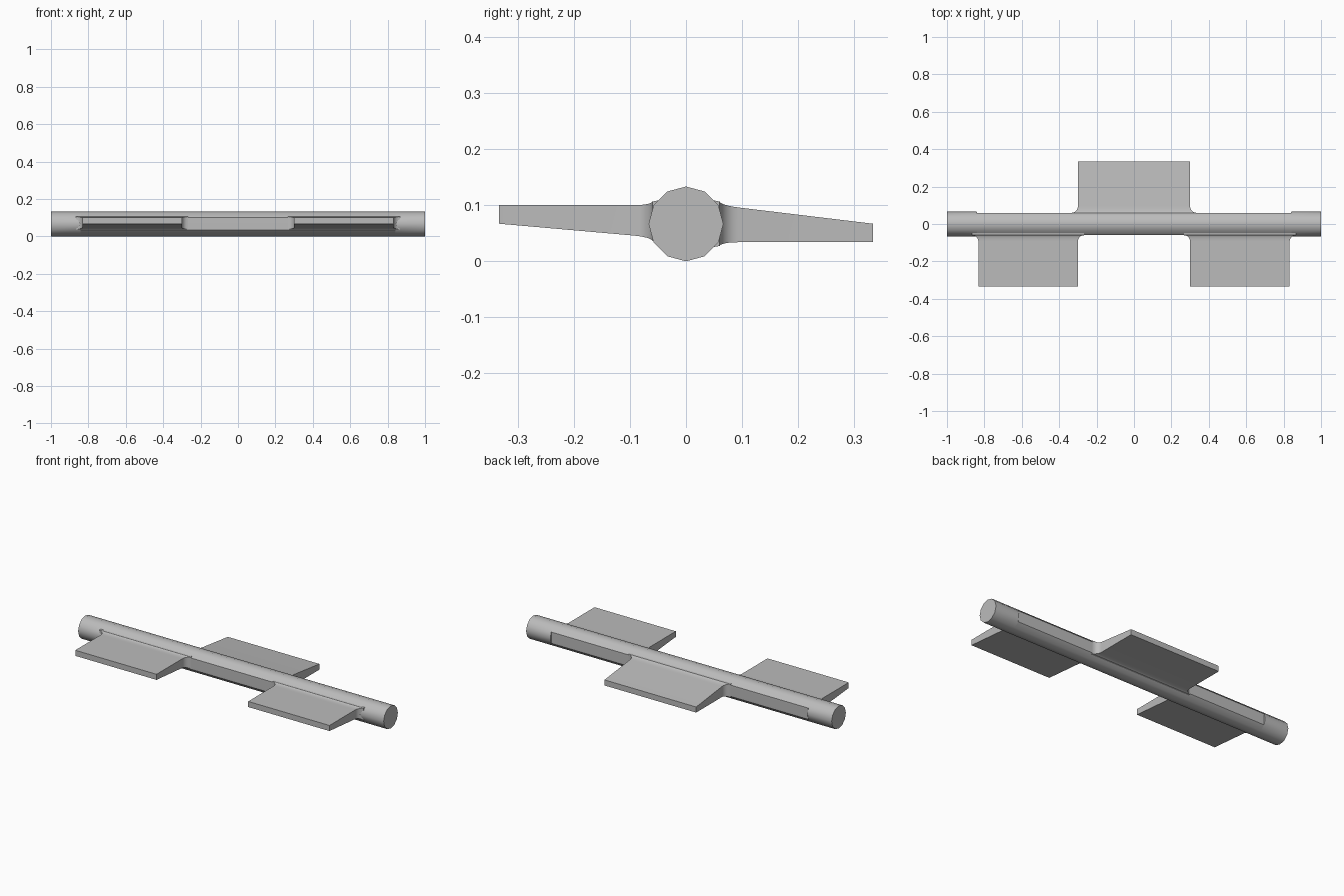
import bpy, bmesh, math

cube = bpy.data.objects.get("Cube")
if cube:
    bpy.data.objects.remove(cube)

GREY = (0.5, 0.5, 0.5, 1)
metal = bpy.data.materials.new("plain_grey")
metal.use_nodes = True
metal.diffuse_color = GREY
metal.node_tree.nodes["Principled BSDF"].inputs["Base Color"].default_value = GREY

R = 1 / 15        # rod radius, also its centre height
FILLET = 0.033    # corner radius where a plate meets the rod


def loft(name, rings, angle):
    """Skin a list of equal-length rings and cap both ends."""
    bm = bmesh.new()
    loops = [[bm.verts.new(p) for p in ring] for ring in rings]
    for a, b in zip(loops, loops[1:]):
        for i in range(len(a)):
            j = (i + 1) % len(a)
            bm.faces.new((a[i], a[j], b[j], b[i]))
    bm.faces.new(loops[0])
    bm.faces.new(loops[-1])
    bmesh.ops.recalc_face_normals(bm, faces=bm.faces)
    mesh = bpy.data.meshes.new(name)
    bm.to_mesh(mesh)
    bm.free()
    mesh.materials.append(metal)
    obj = bpy.data.objects.new(name, mesh)
    bpy.context.collection.objects.link(obj)
    bpy.ops.object.select_all(action="DESELECT")
    obj.select_set(True)
    bpy.context.view_layer.objects.active = obj
    bpy.ops.object.shade_smooth_by_angle(angle=math.radians(angle))
    return obj


# Twelve-sided rod, with its sides cut flat between the two ends
def rod_ring(x, flat):
    ring = []
    for i in range(12):
        a = math.tau * i / 12
        y = R * math.sin(a)
        if flat:
            y = max(-0.058, min(0.058, y))
        ring.append((x, y, R + R * math.cos(a)))
    return ring


loft("rod", [rod_ring(-1, False), rod_ring(-0.842, False), rod_ring(-0.84, True),
             rod_ring(0.84, True), rod_ring(0.842, False), rod_ring(1, False)], 35)


# Tapered plate whose root flares out into the rod
def plate(name, x0, x1, side, low, high):
    """low and high are (root, tip) heights; side is -1 front, 1 back."""
    root, tip = 0.06, 1 / 3
    stations = [(0.03, FILLET, 0.012)]
    for i in range(7):
        a = math.pi / 2 * i / 6
        flare = FILLET * (1 - math.sin(a))
        stations.append((root + FILLET * (1 - math.cos(a)), flare, flare * 0.2))
    stations.append((tip, 0, 0))
    rings = []
    for y, dx, dz in stations:
        t = max(0, (y - root) / (tip - root))
        z0 = low[0] + (low[1] - low[0]) * t - dz
        z1 = high[0] + (high[1] - high[0]) * t + dz
        a, b = x0 - dx, x1 + dx
        rings.append([(a, side * y, z0), (b, side * y, z0),
                      (b, side * y, z1), (a, side * y, z1)])
    return loft(name, rings, 30)


plate("front_right_plate", -0.832, -0.3, -1, (0.043, 0.067), (0.1, 0.1))
plate("front_left_plate", 0.3, 0.832, -1, (0.043, 0.067), (0.1, 0.1))
plate("back_plate", -0.3, 0.3, 1, (0.034, 0.034), (0.1, 0.067))
